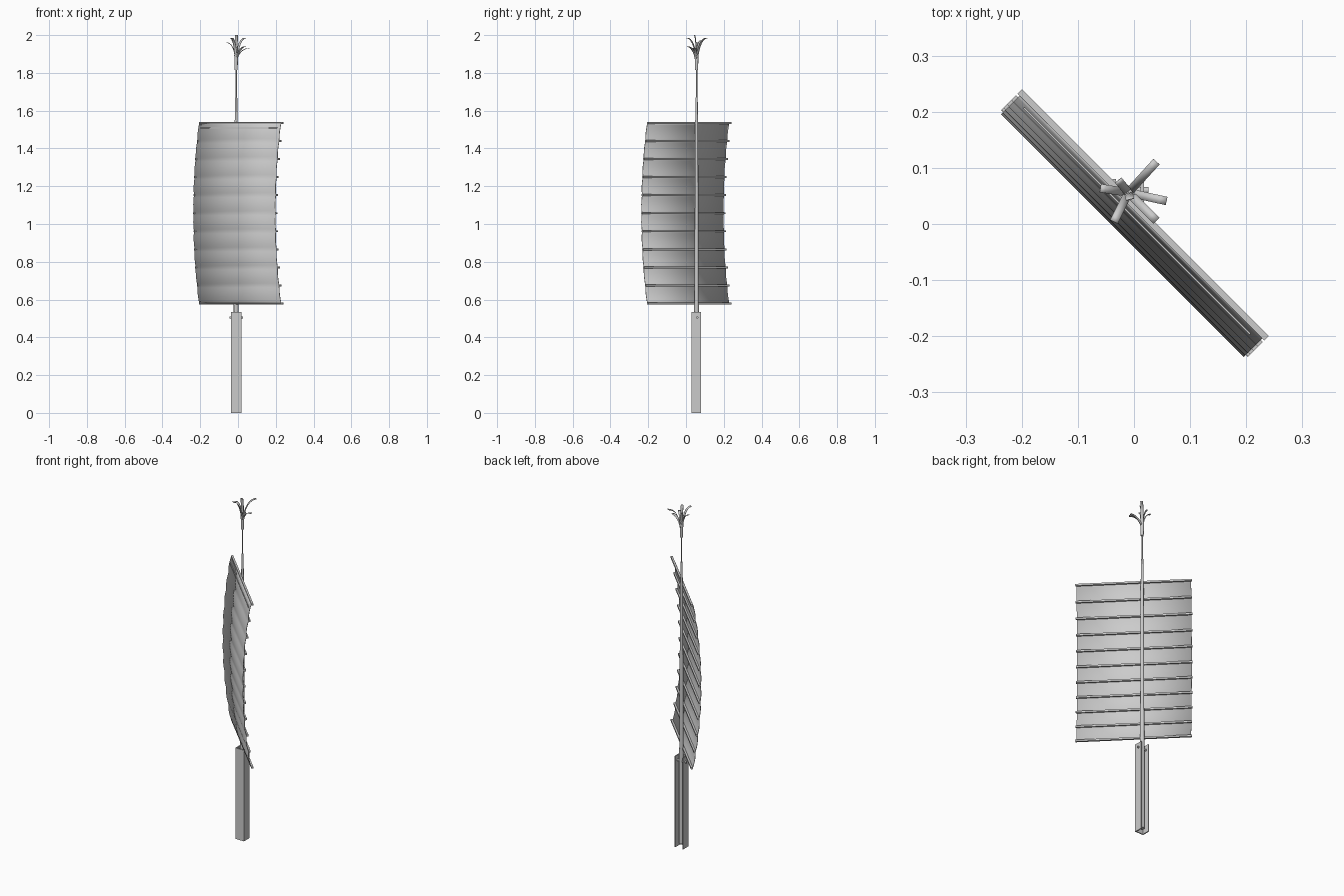
import bpy, bmesh, math
from mathutils import Vector, Matrix

cube = bpy.data.objects.get("Cube")
if cube:
    bpy.data.objects.remove(cube, do_unlink=True)

grey = bpy.data.materials.new("light_grey")
grey.use_nodes = True
COLOR = (0.6, 0.6, 0.6, 1)
grey.diffuse_color = COLOR
grey.node_tree.nodes["Principled BSDF"].inputs["Base Color"].default_value = COLOR

MAST = Vector((-0.01, 0.056, 0))
ALONG = Vector((1, -1, 0)).normalized()    # sail width
OUT = Vector((-1, -1, 0)).normalized()     # sail belly
TURN = Matrix.Rotation(math.radians(-45), 4, "Z")
BOTTOM, TOP, RIBS = 0.579, 1.535, 11


def finish(name, bm, smooth=False):
    bmesh.ops.recalc_face_normals(bm, faces=bm.faces)
    mesh = bpy.data.meshes.new(name)
    bm.to_mesh(mesh)
    bm.free()
    mesh.materials.append(grey)
    obj = bpy.data.objects.new(name, mesh)
    bpy.context.collection.objects.link(obj)
    if smooth:
        bpy.ops.object.select_all(action="DESELECT")
        obj.select_set(True)
        bpy.context.view_layer.objects.active = obj
        bpy.ops.object.shade_smooth_by_angle(angle=math.radians(40))
    return obj


def box(name, center, size, rot=Matrix()):
    bm = bmesh.new()
    bmesh.ops.create_cube(bm, size=1, matrix=Matrix.Translation(center) @ rot @ Matrix.Diagonal((*size, 1)))
    return finish(name, bm)


def rod(name, center, r1, r2, length, rot=Matrix()):
    bm = bmesh.new()
    bmesh.ops.create_cone(bm, cap_ends=True, segments=16, radius1=r1, radius2=r2, depth=length,
                          matrix=Matrix.Translation(center) @ rot)
    return finish(name, bm, True)


def strip(name, rows, thickness, smooth=True):
    """Skin a sheet over rows of points and give it thickness."""
    bm = bmesh.new()
    grid = [[bm.verts.new(p) for p in row] for row in rows]
    for a, b in zip(grid, grid[1:]):
        for i in range(len(a) - 1):
            bm.faces.new((a[i], a[i + 1], b[i + 1], b[i]))
    obj = finish(name, bm, smooth)
    mod = obj.modifiers.new("thickness", "SOLIDIFY")
    mod.thickness = thickness
    mod.offset = 0
    return obj


def belly(t):
    return -0.018 + 0.042 * (1 - (2 * t - 1) ** 2)


# Sail, bowed overall and billowing slightly between the ribs
steps = 80
rows = []
for i in range(steps + 1):
    t = i / steps
    n = belly(t) + 0.004 * abs(math.sin(math.pi * (RIBS - 1) * t))
    base = OUT * n + Vector((0, 0, BOTTOM + (TOP - BOTTOM) * t))
    rows.append([base + ALONG * u for u in (-0.306, 0, 0.306)])
strip("sail", rows, 0.003)

# Ribs across the back of the sail
for i in range(RIBS):
    t = i / (RIBS - 1)
    center = OUT * (belly(t) - 0.005) + Vector((0, 0, BOTTOM + (TOP - BOTTOM) * t))
    box(f"rib_{i + 1}", center, (0.622, 0.011, 0.01), TURN)

# Hem bar on the front near the head of the sail
box("head_hem", OUT * -0.008 + Vector((0, 0, 1.508)), (0.57, 0.004, 0.005), TURN)

# Stepped mast
for name, z0, z1, r0, r1 in (
        ("mast_lower", 0.02, 0.58, 0.0125, 0.0125),
        ("mast_main", 0.58, 1.55, 0.0115, 0.008),
        ("mast_upper", 1.55, 1.67, 0.007, 0.006),
        ("mast_tip", 1.67, 1.83, 0.004, 0.004),
        ("finial_socket", 1.815, 1.895, 0.008, 0.01)):
    rod(name, MAST + Vector((0, 0, (z0 + z1) / 2)), r0, r1, z1 - z0)

# Channel post, open at the back, with a cross bolt
for name, x in (("post_left_wall", 0.015), ("post_right_wall", -0.035)):
    box(name, (x, 0.055, 0.267), (0.006, 0.05, 0.534))
box("post_web", (-0.01, 0.033, 0.267), (0.056, 0.006, 0.534))
rod("post_bolt", (-0.01, 0.06, 0.505), 0.006, 0.006, 0.072, Matrix.Rotation(math.pi / 2, 4, "Y"))

# Curved strips fanning out at the masthead: reach in x, reach in y, top height
LEAVES = ((0.05, 0.055, 1.985), (0.068, -0.015, 1.93), (0.05, -0.05, 1.94),
          (-0.026, -0.052, 1.985), (-0.05, 0.008, 1.96), (-0.018, 0.022, 1.97), (0.003, -0.012, 2.0))
for k, (dx, dy, top) in enumerate(LEAVES):
    reach = Vector((dx, dy, 0))
    side = Vector((-dy, dx, 0)).normalized() * 0.0075
    rows = []
    for i in range(9):
        t = i / 8
        z = 1.87 + (top - 1.87) * math.sin(t * math.pi / 2) ** (1.0 if top < 1.95 else 0.85)
        p = MAST + reach * (0.06 + 0.94 * t ** 1.5) + Vector((0, 0, z))
        rows.append([p - side, p + side])
    strip(f"masthead_strip_{k + 1}", rows, 0.002)
